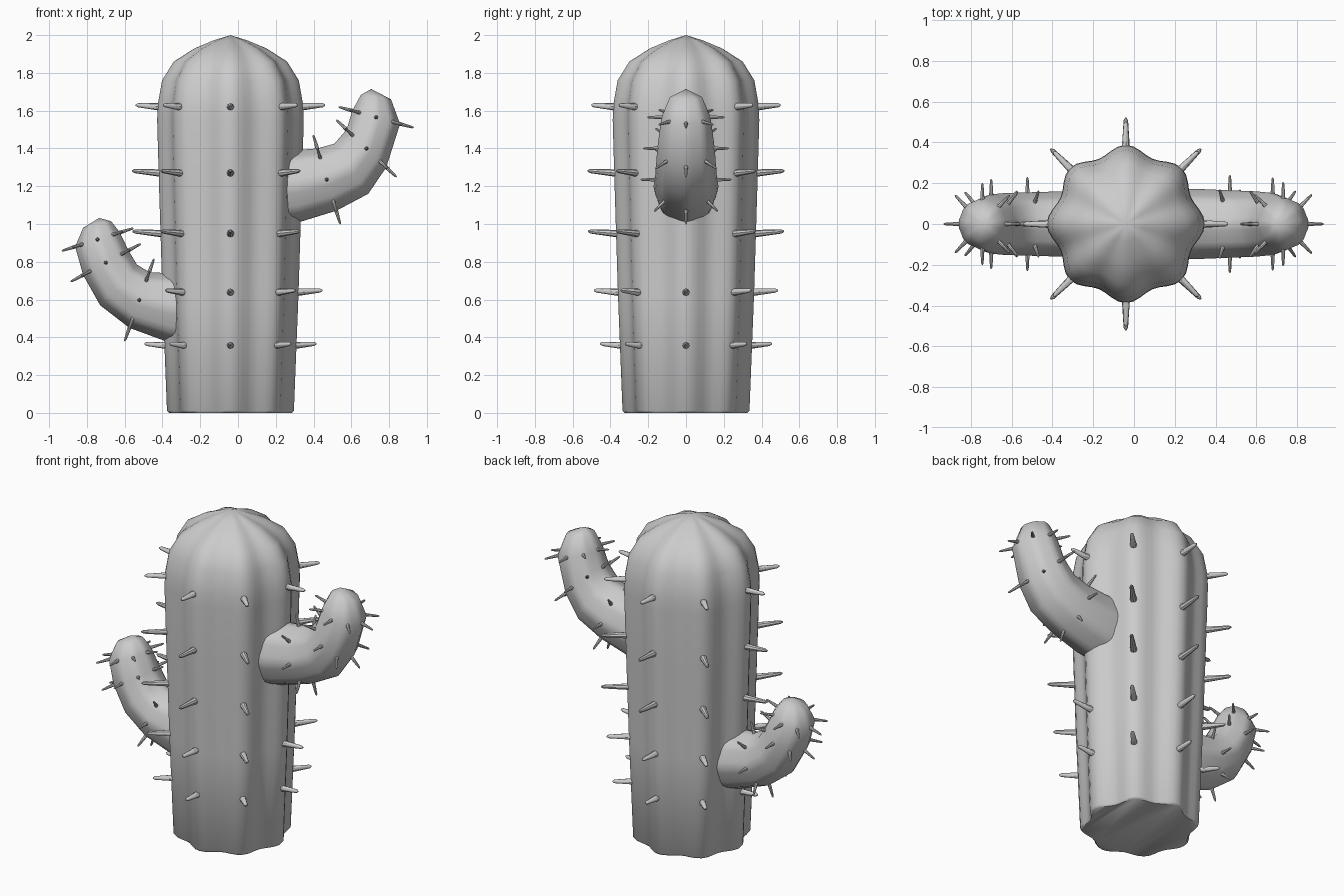
import bpy, bmesh, math
from mathutils import Vector

if "Cube" in bpy.data.objects:
    bpy.data.objects.remove(bpy.data.objects["Cube"])

CX = -0.04      # trunk axis
RIBS = 8


def finish(bm, name, angle=40):
    bmesh.ops.recalc_face_normals(bm, faces=bm.faces)
    me = bpy.data.meshes.new(name)
    bm.to_mesh(me)
    bm.free()
    ob = bpy.data.objects.new(name, me)
    bpy.context.collection.objects.link(ob)
    bpy.ops.object.select_all(action='DESELECT')
    ob.select_set(True)
    bpy.context.view_layer.objects.active = ob
    bpy.ops.object.shade_smooth_by_angle(angle=math.radians(angle))
    return ob


def loft(name, rings, tip):
    """Skin closed rings of points, cap the start, fan the end to a tip."""
    bm = bmesh.new()
    loops = [[bm.verts.new(p) for p in r] for r in rings]
    n = len(loops[0])
    for a, b in zip(loops, loops[1:]):
        for i in range(n):
            bm.faces.new((a[i], a[(i + 1) % n], b[(i + 1) % n], b[i]))
    bm.faces.new(loops[0])
    top = bm.verts.new(tip)
    for i in range(n):
        bm.faces.new((loops[-1][i], loops[-1][(i + 1) % n], top))
    return finish(bm, name, 50)


def flute(a, depth):
    return 1 - depth * (1 - math.cos(RIBS * a)) / 2


def add_spine(bm, base, direction, length, r1, r2):
    """Blunt tapered spine with a short point."""
    d = direction.normalized()
    q = d.to_track_quat('Z', 'Y')
    loops = []
    for r, h in ((r1, 0), (r2, length * 0.93), (r2 * 0.35, length)):
        loops.append([bm.verts.new(base + q @ Vector((r * math.cos(k * math.pi / 4),
                      r * math.sin(k * math.pi / 4), h))) for k in range(8)])
    for a, b in zip(loops, loops[1:]):
        for i in range(8):
            bm.faces.new((a[i], a[(i + 1) % 8], b[(i + 1) % 8], b[i]))
    bm.faces.new(loops[0])
    bm.faces.new(loops[-1])


# trunk: fluted column with a domed top
profile = [(0.325, 0), (0.336, 0.012), (0.36, 0.62), (0.378, 1.2), (0.388, 1.55),
           (0.385, 1.63), (0.362, 1.76), (0.30, 1.86), (0.19, 1.93), (0.09, 1.972)]
N = 64
rings = []
for r, z in profile:
    depth = 0.11
    rings.append([(CX + r * flute(a, depth) * math.cos(a), r * flute(a, depth) * math.sin(a), z)
                  for a in (2 * math.pi * i / N for i in range(N))])
loft("trunk", rings, (CX, 0, 2.0))

# trunk spines: five rows on the rib crests, left out where an arm is attached
bm = bmesh.new()
rows = [(0.34, 0.335, 0.455), (0.62, 0.35, 0.488), (0.93, 0.36, 0.52),
        (1.25, 0.37, 0.522), (1.6, 0.38, 0.502)]
for row, (z, r, tip) in enumerate(rows):
    for k in range(RIBS):
        if (k == 0 and row in (2, 3)) or (k == 4 and row == 1):
            continue
        a = k * math.pi / 4
        out = Vector((math.cos(a), math.sin(a), 0.08))
        base = Vector((CX, 0, z - 0.01)) + out * (r - 0.05)
        add_spine(bm, base, out, tip - r + 0.05, 0.023, 0.011)
finish(bm, "trunk_spines")


def arm(name, sections, tip):
    """Curved arm; each section is outer xz, inner xz, half width in y."""
    secs = []
    for ox, oz, ix, iz, w in sections:
        o, i = Vector((ox, 0, oz)), Vector((ix, 0, iz))
        secs.append(((o + i) / 2, (o - i) / 2, Vector((0, w, 0))))

    def point(s, a, k=1.0):
        c, u, v = s
        return c + (u * math.cos(a) + v * math.sin(a)) * k

    n = 32
    loft(name, [[point(s, a, flute(a, 0.05)) for a in (2 * math.pi * i / n for i in range(n))]
                for s in secs], tip)
    # arm spines: three rows of eight
    bm = bmesh.new()
    for j in (2, 4, 5):
        for k in range(RIBS):
            a = k * math.pi / 4
            p = point(secs[j], a)
            d = (p - secs[j][0]).normalized()
            add_spine(bm, p - d * 0.03, d, 0.105, 0.012, 0.006)
    finish(bm, name + "_spines")


arm("right_arm", [(0.22, 0.99, 0.2, 1.40, 0.17), (0.325, 1.01, 0.29, 1.39, 0.172),
                  (0.52, 1.07, 0.42, 1.40, 0.165), (0.69, 1.16, 0.51, 1.425, 0.16),
                  (0.785, 1.30, 0.575, 1.50, 0.152), (0.858, 1.53, 0.605, 1.60, 0.13),
                  (0.81, 1.66, 0.65, 1.683, 0.085)], (0.705, 1e-5, 1.715))
arm("left_arm", [(-0.27, 0.36, -0.25, 0.75, 0.16), (-0.37, 0.375, -0.34, 0.738, 0.16),
                 (-0.575, 0.45, -0.47, 0.745, 0.155), (-0.73, 0.57, -0.535, 0.785, 0.152),
                 (-0.82, 0.73, -0.58, 0.86, 0.145), (-0.862, 0.88, -0.625, 0.955, 0.125),
                 (-0.82, 0.98, -0.672, 1.015, 0.08)], (-0.735, 1e-5, 1.032))
